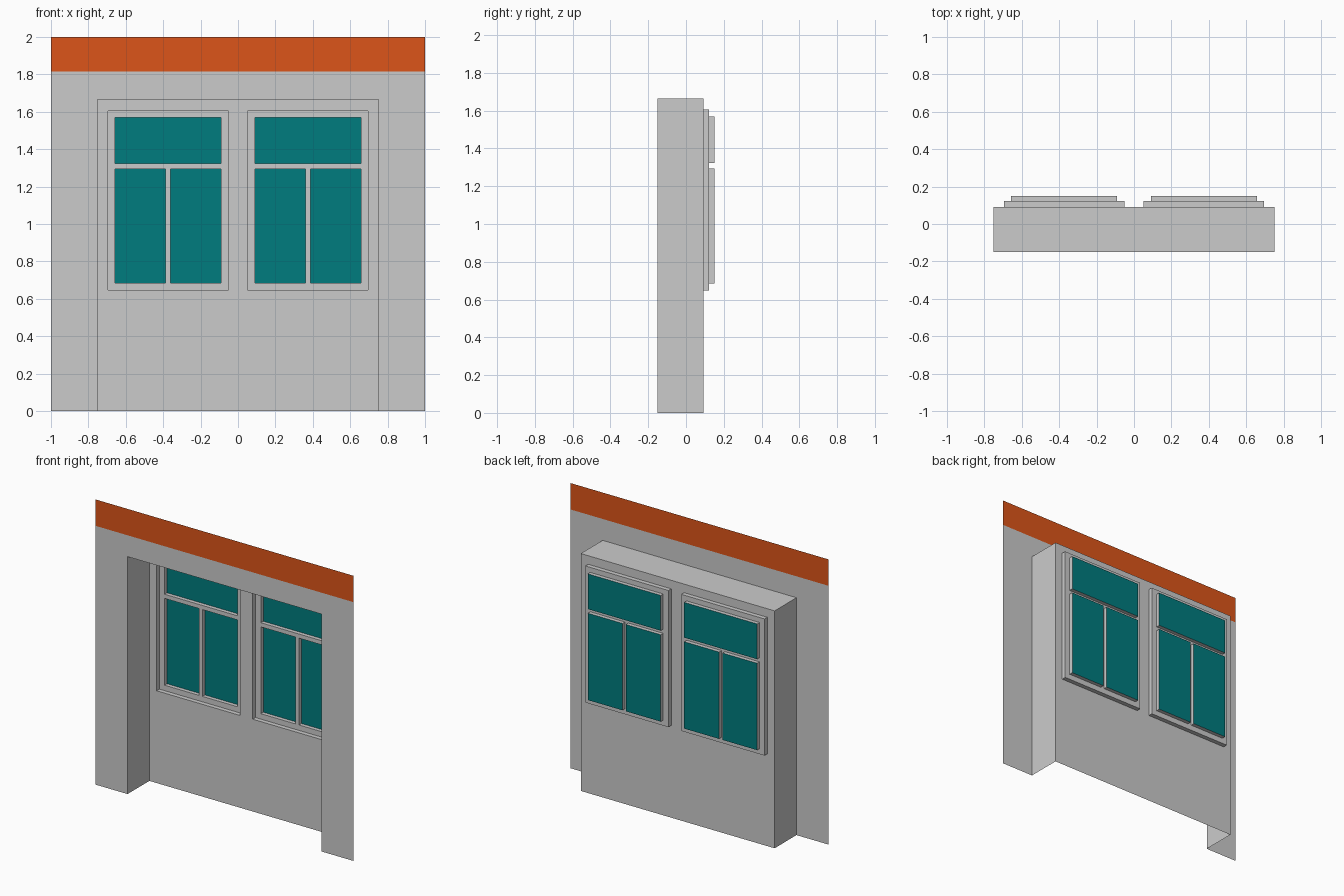
import bpy, bmesh

if "Cube" in bpy.data.objects:
    bpy.data.objects.remove(bpy.data.objects["Cube"])

Y_FRONT, Y_BACK, Y_FRAME, Y_GLASS = -0.15, 0.092, 0.123, 0.15


def material(name, rgb):
    m = bpy.data.materials.new(name)
    m.diffuse_color = (*rgb, 1)
    m.use_nodes = True
    m.node_tree.nodes["Principled BSDF"].inputs["Base Color"].default_value = m.diffuse_color
    return m


def finish(name, bm, mat=None):
    bmesh.ops.remove_doubles(bm, verts=bm.verts, dist=1e-5)
    me = bpy.data.meshes.new(name)
    bm.to_mesh(me)
    bm.free()
    ob = bpy.data.objects.new(name, me)
    bpy.context.collection.objects.link(ob)
    if mat:
        me.materials.append(mat)


def face(bm, pts):
    bm.faces.new([bm.verts.new(p) for p in pts])


def panel(bm, rect, y, holes=()):
    """Front-facing sheet (x0, x1, z0, z1) with rectangular holes."""
    rects = [rect, *holes]
    xs = sorted({v for r in rects for v in r[:2]})
    zs = sorted({v for r in rects for v in r[2:]})
    for a, b in zip(xs, xs[1:]):
        for c, d in zip(zs, zs[1:]):
            mx, mz = (a + b) / 2, (c + d) / 2
            if not any(h[0] < mx < h[1] and h[2] < mz < h[3] for h in holes):
                face(bm, [(a, y, c), (b, y, c), (b, y, d), (a, y, d)])


def reveal(bm, rect, y0, y1, floor=True):
    """Inward-facing sides of a recess."""
    x0, x1, z0, z1 = rect
    loop = [(x0, z0), (x1, z0), (x1, z1), (x0, z1)]
    for i in range(0 if floor else 1, 4):
        (a, c), (b, d) = loop[i], loop[(i + 1) % 4]
        face(bm, [(a, y0, c), (b, y0, d), (b, y1, d), (a, y1, c)])


orange = material("orange_band", (0.72, 0.09, 0.01))
teal = material("teal_glass", (0.0, 0.2, 0.21))

alcove = (-0.752, 0.752, 0, 1.665)

# Front wall sheet around the alcove
bm = bmesh.new()
panel(bm, (-1, 1, 0, 1.815), Y_FRONT, [alcove])
finish("front_wall", bm)

# Coloured band along the top
bm = bmesh.new()
panel(bm, (-1, 1, 1.815, 2), Y_FRONT)
finish("top_band", bm, orange)


def window(side):
    """Opening and three panes, mirrored for the left side."""
    def place(a, b, c, d):
        return (a, b, c, d) if side > 0 else (-b, -a, c, d)
    return place(0.05, 0.695, 0.647, 1.605), [
        place(0.091, 0.657, 1.323, 1.57),
        place(0.091, 0.361, 0.685, 1.294),
        place(0.388, 0.657, 0.685, 1.294)]


windows = {"left": window(-1), "right": window(1)}

# Alcove: sides, top and back wall with window openings, open below
bm = bmesh.new()
reveal(bm, alcove, Y_FRONT, Y_BACK, floor=False)
panel(bm, alcove, Y_BACK, [w[0] for w in windows.values()])
finish("alcove", bm)

for side, (opening, panes) in windows.items():
    # Stepped window frame
    bm = bmesh.new()
    reveal(bm, opening, Y_BACK, Y_FRAME)
    panel(bm, opening, Y_FRAME, panes)
    for p in panes:
        reveal(bm, p, Y_FRAME, Y_GLASS)
    finish(side + "_window_frame", bm)

    # Glass panes
    bm = bmesh.new()
    for p in panes:
        panel(bm, p, Y_GLASS)
    finish(side + "_window_glass", bm, teal)
